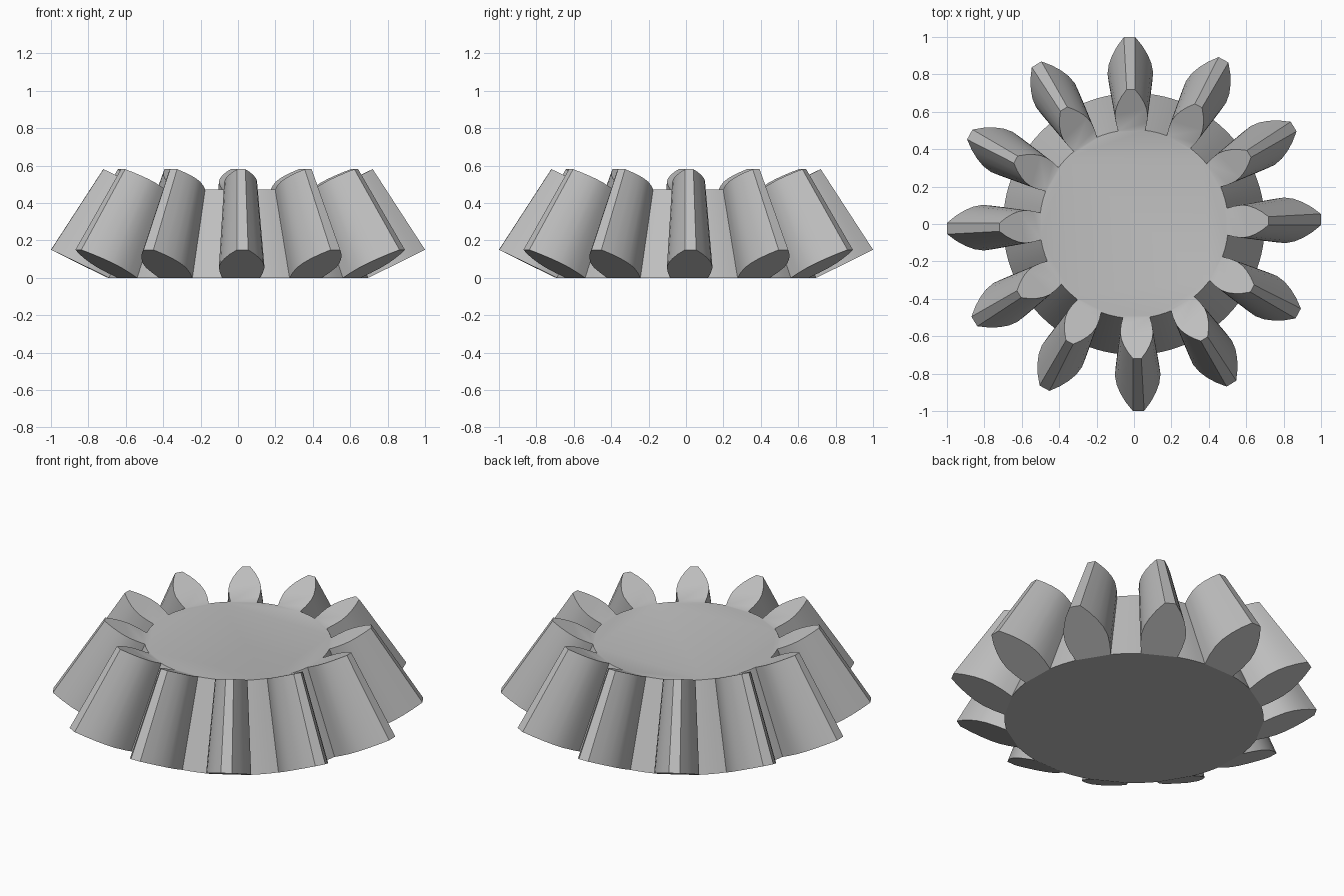
import bpy, bmesh
from math import sin, cos, asin, radians, pi
from mathutils import Vector

cube = bpy.data.objects.get("Cube")
if cube:
    bpy.data.objects.remove(cube, do_unlink=True)

TEETH = 12
ROOT_R, TIP_R, TIP_RISE = 0.70, 1.0, 0.15
APEX = Vector((0, 0, 1.69))     # every tooth line converges here
SHRINK = 0.72                   # size of the upper end relative to the lower
TWIST = radians(1.4)
GAP_STEPS = 4
# tooth half widths from root to tip: (fraction of height, half width)
FLANK = [(0, 0.1), (0.18, 0.115), (0.37, 0.122), (0.53, 0.114),
         (0.68, 0.096), (0.84, 0.068), (1, 0.03)]

steel = bpy.data.materials.new("steel grey")
colour = (0.52, 0.52, 0.52, 1)
steel.diffuse_color = colour
steel.use_nodes = True
steel.node_tree.nodes["Principled BSDF"].inputs["Base Color"].default_value = colour

bm = bmesh.new()


def tooth_outline(angle):
    """Lower tooth section, from one root corner over the tip to the other."""
    out, side = Vector((cos(angle), sin(angle), 0)), Vector((-sin(angle), cos(angle), 0))
    root = ROOT_R * cos(asin(FLANK[0][1] / ROOT_R))
    half = [(root + (TIP_R - root) * t, w, TIP_RISE * t) for t, w in FLANK]
    points = [(r, -w, z) for r, w, z in half] + [(r, w, z) for r, w, z in reversed(half)]
    return [out * r + side * w + Vector((0, 0, z)) for r, w, z in points]


def gap_arc(angle):
    """Points on the body rim between this tooth and the next."""
    edge = asin(FLANK[0][1] / ROOT_R)
    span = 2 * pi / TEETH - 2 * edge
    angles = [angle + edge + span * k / GAP_STEPS for k in range(1, GAP_STEPS)]
    return [Vector((cos(a), sin(a), 0)) * ROOT_R for a in angles]


# lower and upper outlines with their tooth end faces and discs
rings = []
for scale in (1, SHRINK):
    ring, disc = [], []
    for i in range(TEETH):
        angle = TWIST + 2 * pi * i / TEETH
        tooth, gap = [[bm.verts.new(APEX + (p - APEX) * scale) for p in pts]
                      for pts in (tooth_outline(angle), gap_arc(angle))]
        bm.faces.new(tooth)
        ring += tooth + gap
        disc += [tooth[0], tooth[-1]] + gap
    bm.faces.new(disc)
    rings.append(ring)

# tapered flanks, tips and body wall
low, high = rings
for i in range(len(low)):
    j = (i + 1) % len(low)
    bm.faces.new((low[i], low[j], high[j], high[i]))
bmesh.ops.recalc_face_normals(bm, faces=bm.faces)

mesh = bpy.data.meshes.new("bevel_gear")
bm.to_mesh(mesh)
bm.free()
gear = bpy.data.objects.new("bevel_gear", mesh)
bpy.context.collection.objects.link(gear)
mesh.materials.append(steel)

bpy.ops.object.select_all(action='DESELECT')
gear.select_set(True)
bpy.context.view_layer.objects.active = gear
bpy.ops.object.shade_smooth_by_angle(angle=radians(30))

# crisp rim around the flat underside
for edge in mesh.edges:
    if all(mesh.vertices[v].co.z < 0.001 for v in edge.vertices):
        edge.use_edge_sharp = True
